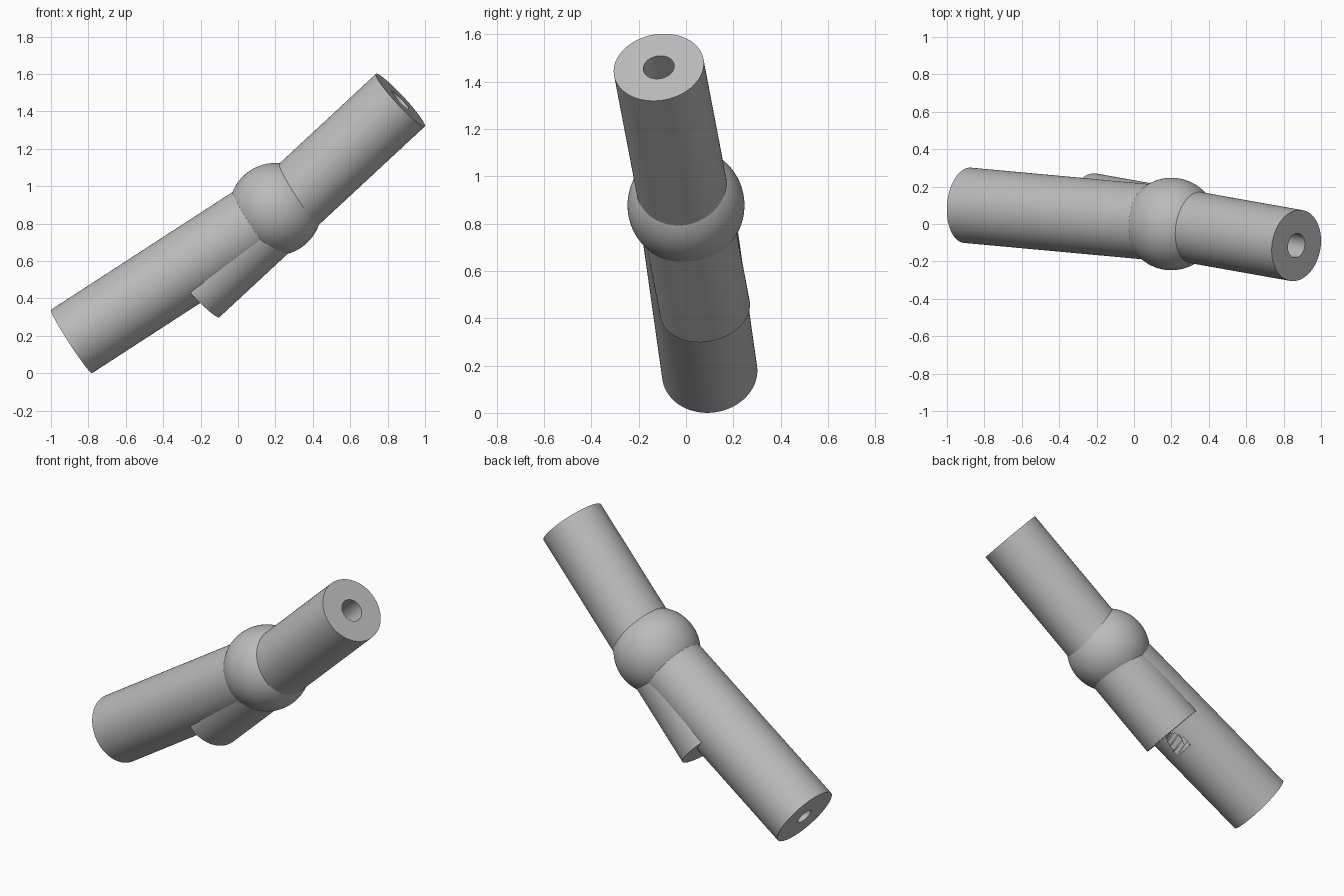
import bpy
import bmesh
from math import cos, pi, radians, sin
from mathutils import Matrix, Vector

default = bpy.data.objects.get("Cube")
if default:
    bpy.data.objects.remove(default, do_unlink=True)

# One plain grey for everything
GREY = (0.5, 0.5, 0.5, 1)
mat = bpy.data.materials.new("plain grey")
mat.use_nodes = True
mat.diffuse_color = GREY
mat.node_tree.nodes["Principled BSDF"].inputs["Base Color"].default_value = GREY

SIDES = 128
BORE = 0.066
hub = Vector((0.2, 0, 0.877))
long_end = Vector((-0.89, 0.10, 0.17))
stub_end = Vector((-0.23, 0.08, 0.44))
upper_end = Vector((0.868, -0.115, 1.46))


def lathe(name, profile, origin, axis, adjust=None):
    """Spin (radius, distance) points around an axis through origin."""
    bm = bmesh.new()
    verts = [bm.verts.new((r, 0, d)) for r, d in profile]
    edges = [bm.edges.new(pair) for pair in zip(verts, verts[1:])]
    bmesh.ops.spin(bm, geom=verts + edges, cent=(0, 0, 0), axis=(0, 0, 1),
                   angle=2 * pi, steps=SIDES, use_merge=True)
    bmesh.ops.remove_doubles(bm, verts=bm.verts[:], dist=0.00001)
    bmesh.ops.recalc_face_normals(bm, faces=bm.faces[:])
    turn = axis.to_track_quat('Z', 'Y').to_matrix().to_4x4()
    bm.transform(Matrix.Translation(origin) @ turn)
    if adjust:
        adjust(bm)
    for face in bm.faces:
        face.smooth = True
    mesh = bpy.data.meshes.new(name)
    bm.to_mesh(mesh)
    bm.free()
    mesh.set_sharp_from_angle(angle=radians(30))
    mesh.materials.append(mat)
    bpy.context.collection.objects.link(bpy.data.objects.new(name, mesh))


def tube_profile(radius, length, bore, depth, stations=()):
    """Solid rod with a blind bore in its first end."""
    wall = [(radius, d) for d in (0, *stations, length)]
    return [(0, depth), (bore, depth), (bore, 0), *wall, (0, length)]


def cut_groove(bm):
    """Sink the skin where the cross bore runs out under the long tube."""
    bore_axis = (upper_end - stub_end).normalized()
    for v in bm.verts:
        offset = v.co - stub_end
        along = offset.dot(bore_axis)
        w = offset - bore_axis * along
        from_end = v.co - long_end
        outward = from_end - long_axis * from_end.dot(long_axis)
        if -0.13 < along < 0.01 and w.length < BORE and outward.length > 0.19:
            n = -outward.normalized()
            m = n - bore_axis * n.dot(bore_axis)
            a, b, c = m.dot(m), w.dot(m), w.dot(w) - BORE ** 2
            v.co += n * (-b + (b * b - a * c) ** 0.5) / a


# Long tube, with closely spaced rings around the groove
long_axis = (hub - long_end).normalized()
rings = [0.55 + 0.008 * i for i in range(40)]
lathe("long_tube", tube_profile(0.202, (hub - long_end).length, 0.05, 1.0, rings),
      long_end, long_axis, cut_groove)

# Cross tube, running from its upper open end through the ball to the stub
down = stub_end - upper_end
lathe("cross_tube", tube_profile(0.192, down.length, BORE, 0.62),
      upper_end, down.normalized())

# Ball joint
arc = [pi * i / 64 for i in range(65)]
lathe("ball_joint", [(0.247 * sin(t), 0.247 * cos(t)) for t in arc], hub, long_axis)
